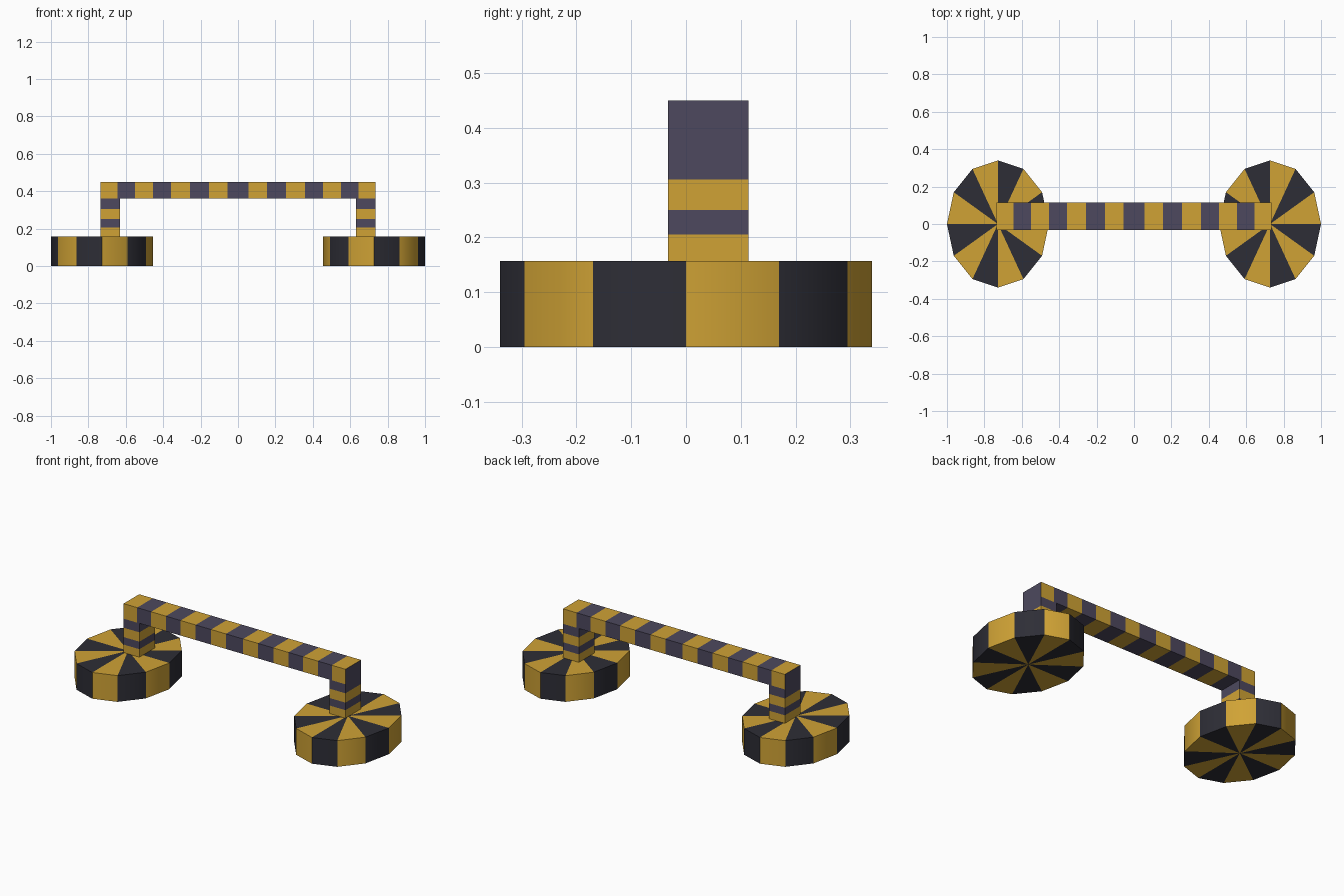
import bpy, bmesh, math

if "Cube" in bpy.data.objects:
    bpy.data.objects.remove(bpy.data.objects["Cube"])


def material(name, rgb):
    m = bpy.data.materials.new(name)
    m.diffuse_color = (*rgb, 1)
    m.use_nodes = True
    m.node_tree.nodes["Principled BSDF"].inputs["Base Color"].default_value = m.diffuse_color
    return m


GOLD = material("gold", (0.63, 0.365, 0.036))
PURPLE = material("grey purple", (0.075, 0.066, 0.112))
BLACK = material("near black", (0.027, 0.027, 0.037))


def finish(bm, name, mats):
    bmesh.ops.recalc_face_normals(bm, faces=bm.faces)
    me = bpy.data.meshes.new(name)
    bm.to_mesh(me)
    bm.free()
    for m in mats:
        me.materials.append(m)
    ob = bpy.data.objects.new(name, me)
    bpy.context.collection.objects.link(ob)
    return ob


# Twelve-sided oval feet with alternating wedges, mirrored colours
def foot(side, name):
    bm = bmesh.new()
    bmesh.ops.create_cone(bm, cap_ends=True, cap_tris=True, segments=12,
                          radius1=1, radius2=1, depth=1)
    for v in bm.verts:
        v.co = (0.2725 * v.co.x, 0.34 * v.co.y, 0.157 * (v.co.z + 0.5))
    for f in bm.faces:
        c = f.calc_center_median()
        a = math.degrees(math.atan2(c.y / 0.34, -side * c.x / 0.2725)) % 360
        f.material_index = 1 - int(a // 30) % 2
        f.smooth = True
    for v in bm.verts:
        v.co.x += side * 0.7275
    ob = finish(bm, name, [GOLD, BLACK])
    bpy.ops.object.select_all(action='DESELECT')
    ob.select_set(True)
    bpy.context.view_layer.objects.active = ob
    bpy.ops.object.shade_smooth_by_angle(angle=math.radians(35))


# Box cut along one axis, with a colour rule for the stripes
def striped_box(name, lo, hi, axis, cuts, rule):
    bm = bmesh.new()
    bmesh.ops.create_cube(bm, size=1)
    for v in bm.verts:
        v.co = [lo[i] + (v.co[i] + 0.5) * (hi[i] - lo[i]) for i in range(3)]
    no = [0, 0, 0]
    no[axis] = 1
    for c in cuts:
        co = [0, 0, 0]
        co[axis] = c
        bmesh.ops.bisect_plane(bm, geom=bm.verts[:] + bm.edges[:] + bm.faces[:],
                               plane_co=co, plane_no=no)
    for f in bm.faces:
        f.material_index = rule(f.calc_center_median())
    finish(bm, name, [GOLD, PURPLE])


# Crossbar: stripes symmetric about the middle, purple ends
XS = [0.057, 0.155, 0.257, 0.357, 0.455, 0.552, 0.645]
Y0, Y1, END = -0.033, 0.114, 0.735


def bar_rule(c):
    if abs(c.x) > END - 0.001:
        return 1
    return 1 - sum(abs(c.x) > x for x in XS) % 2


striped_box("crossbar", (-END, Y0, 0.36), (END, Y1, 0.45), 0,
            XS + [-x for x in XS], bar_rule)

# Posts: horizontal stripes
ZS = [0.205, 0.25, 0.306]
for side, word in ((-1, "left"), (1, "right")):
    xa, xb = sorted((side * 0.63, side * END))
    striped_box(word + "_post", (xa, Y0, 0.157), (xb, Y1, 0.36), 2, ZS,
                lambda c: sum(c.z > z for z in ZS) % 2)
    foot(side, word + "_foot")
